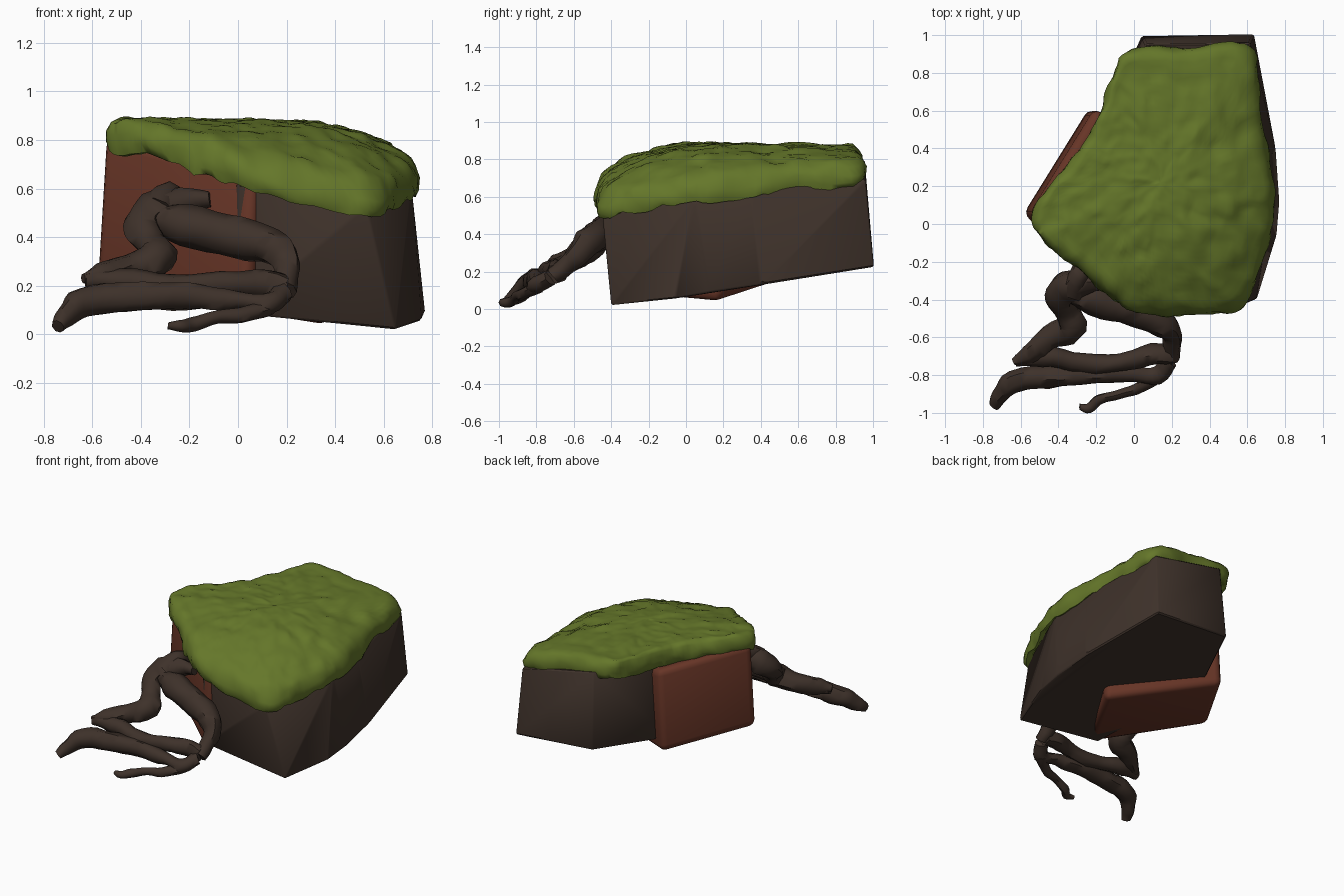
import bpy, bmesh, math
from mathutils import Vector, noise

if "Cube" in bpy.data.objects:
    bpy.data.objects.remove(bpy.data.objects["Cube"], do_unlink=True)


def make_material(name, rgb):
    mat = bpy.data.materials.new(name)
    mat.use_nodes = True
    mat.diffuse_color = (*rgb, 1)
    bsdf = next(n for n in mat.node_tree.nodes if n.type == 'BSDF_PRINCIPLED')
    bsdf.inputs["Base Color"].default_value = (*rgb, 1)
    bsdf.inputs["Roughness"].default_value = 0.9
    return mat


BROWN = make_material("dark brown", (0.048, 0.031, 0.023))
RED = make_material("red clay", (0.138, 0.036, 0.020))
GREEN = make_material("moss green", (0.130, 0.185, 0.023))


def smooth(obj, angle):
    bpy.ops.object.select_all(action='DESELECT')
    obj.select_set(True)
    bpy.context.view_layer.objects.active = obj
    bpy.ops.object.shade_smooth_by_angle(angle=math.radians(angle))


def finish(bm, name, mat, angle):
    bmesh.ops.recalc_face_normals(bm, faces=bm.faces)
    mesh = bpy.data.meshes.new(name)
    bm.to_mesh(mesh)
    bm.free()
    mesh.materials.append(mat)
    obj = bpy.data.objects.new(name, mesh)
    bpy.context.collection.objects.link(obj)
    smooth(obj, angle)


def hull_block(name, points, mat, bevel, segments):
    """Convex boulder from its corner points, with softened edges."""
    bm = bmesh.new()
    for p in points:
        bm.verts.new(p)
    bmesh.ops.convex_hull(bm, input=bm.verts)
    bmesh.ops.dissolve_limit(bm, angle_limit=math.radians(4),
                             verts=bm.verts, edges=bm.edges)
    bmesh.ops.bevel(bm, geom=list(bm.edges), offset=bevel, segments=segments,
                    profile=0.5, affect='EDGES', clamp_overlap=True)
    finish(bm, name, mat, 40)


def catmull(points, steps):
    """Dense closed curve through the points."""
    n, result = len(points), []
    for i in range(n):
        a, b, c, d = (Vector(points[(i + k) % n]) for k in (-1, 0, 1, 2))
        for s in range(steps):
            t = s / steps
            result.append(0.5 * (2 * b + (c - a) * t + (2 * a - 5 * b + 4 * c - d) * t * t
                                 + (3 * b - a - 3 * c + d) * t ** 3))
    return result


# Large faceted rock, narrower towards the top
rock_base = [(0.65, -0.40, 0.02), (0.755, -0.06, 0.055), (0.77, 0.12, 0.09),
             (0.75, 0.40, 0.13), (0.635, 1.005, 0.225), (0.04, 0.995, 0.27),
             (-0.20, 0.45, 0.22), (0.0, -0.37, 0.085)]
rock_top = [(0.53, -0.45, 0.53), (0.715, 0.05, 0.60), (0.70, 0.35, 0.63),
            (0.615, 0.96, 0.69), (0.06, 0.955, 0.80), (-0.16, 0.45, 0.78),
            (0.0, -0.40, 0.62)]
hull_block("large_rock", rock_base + rock_top, BROWN, 0.012, 1)

# Tilted red block
block_base = [(-0.59, 0.05, 0.25), (0.035, -0.43, 0.09),
              (0.39, 0.17, 0.035), (-0.24, 0.615, 0.18)]
block_top = [Vector(p) + Vector((0.035, 0.0, 0.57)) for p in block_base]
hull_block("red_block", block_base + block_top, RED, 0.045, 3)

# Moss blanket: outline at the upper rim, drooping sides and domed top
moss_outline = [(-0.55, 0.02, 0.88), (-0.46, 0.19, 0.88), (-0.29, 0.39, 0.875),
                (-0.19, 0.58, 0.87), (-0.12, 0.78, 0.87), (-0.02, 0.93, 0.87),
                (0.30, 0.94, 0.84), (0.62, 0.94, 0.77), (0.67, 0.60, 0.74),
                (0.735, 0.25, 0.70), (0.735, 0.0, 0.67), (0.67, -0.25, 0.63),
                (0.56, -0.46, 0.59), (0.35, -0.48, 0.64), (0.10, -0.48, 0.69),
                (-0.11, -0.41, 0.76), (-0.30, -0.24, 0.82), (-0.45, -0.12, 0.87)]
rim = catmull(moss_outline, 8)
centre = Vector((0.14, 0.22, 0.87))
sections = [(0.86, -0.09), (0.94, -0.125), (0.975, -0.12), (0.995, -0.085), (0.995, -0.045),
            (0.975, -0.008), (0.94, 0.01), (0.89, 0.014)]
sections += [(0.85 - 0.04 * i, 0.012) for i in range(21)]

bm = bmesh.new()
rings = []
for scale, drop in sections:
    ring = []
    for p in rim:
        q = centre.lerp(p, scale)
        q.z = centre.z + (p.z - centre.z) * scale ** 2.2 + drop
        if drop < -0.03:                       # ragged hem
            q.z += 0.03 * noise.noise(p * 9)
        lump = noise.noise_vector(q * 9) * 0.016 + noise.noise_vector(q * 20) * 0.008
        ring.append(bm.verts.new(q + lump))
    rings.append(ring)
count = len(rim)
for low, high in zip(rings, rings[1:]):
    for i in range(count):
        j = (i + 1) % count
        bm.faces.new((low[i], low[j], high[j], high[i]))
top = bm.verts.new(centre + Vector((0, 0, 0.012)))
under = bm.verts.new(centre - Vector((0, 0, 0.15)))
for i in range(count):
    j = (i + 1) % count
    bm.faces.new((rings[-1][i], rings[-1][j], top))
    bm.faces.new((rings[0][j], rings[0][i], under))
finish(bm, "moss_blanket", GREEN, 60)


def root(name, path):
    """Gnarled tube through (x, y, z, radius) points."""
    curve = bpy.data.curves.new(name, 'CURVE')
    curve.dimensions = '3D'
    curve.bevel_depth = 1
    curve.bevel_resolution = 2
    curve.resolution_u = 4
    curve.use_fill_caps = True
    spline = curve.splines.new('BEZIER')
    spline.bezier_points.add(len(path) - 1)
    for point, (x, y, z, r) in zip(spline.bezier_points, path):
        point.co = (x, y, z)
        point.radius = r
        point.handle_left_type = point.handle_right_type = 'AUTO'
    obj = bpy.data.objects.new(name, curve)
    bpy.context.collection.objects.link(obj)
    bpy.ops.object.select_all(action='DESELECT')
    obj.select_set(True)
    bpy.context.view_layer.objects.active = obj
    bpy.ops.object.convert(target='MESH')
    obj = bpy.context.view_layer.objects.active
    for v in obj.data.vertices:
        v.co += noise.noise_vector(v.co * 9) * 0.014
    obj.data.materials.clear()
    obj.data.materials.append(BROWN)
    smooth(obj, 50)


# Tangled roots in front
root("arched_root", [(-0.34, -0.35, 0.48, 0.06), (-0.22, -0.40, 0.45, 0.085),
                     (0.0, -0.46, 0.395, 0.085), (0.14, -0.52, 0.36, 0.08),
                     (0.20, -0.57, 0.30, 0.055), (0.205, -0.64, 0.23, 0.05),
                     (0.20, -0.71, 0.18, 0.045)])
root("knotted_root", [(-0.11, -0.32, 0.55, 0.03), (-0.22, -0.31, 0.545, 0.06),
                      (-0.35, -0.33, 0.50, 0.085), (-0.395, -0.38, 0.45, 0.075),
                      (-0.36, -0.47, 0.37, 0.065), (-0.33, -0.54, 0.32, 0.08),
                      (-0.45, -0.60, 0.27, 0.065), (-0.56, -0.69, 0.24, 0.055),
                      (-0.64, -0.73, 0.23, 0.02)])
root("middle_root", [(-0.63, -0.725, 0.22, 0.03), (-0.48, -0.70, 0.22, 0.055),
                     (-0.28, -0.735, 0.20, 0.05), (0.0, -0.72, 0.205, 0.05),
                     (0.10, -0.69, 0.205, 0.06), (0.20, -0.69, 0.19, 0.055)])
root("lower_root", [(-0.74, -0.96, 0.03, 0.03), (-0.71, -0.91, 0.07, 0.045),
                    (-0.63, -0.83, 0.13, 0.065), (-0.45, -0.81, 0.15, 0.065),
                    (-0.20, -0.79, 0.155, 0.055), (0.0, -0.80, 0.14, 0.04),
                    (0.12, -0.80, 0.13, 0.05), (0.19, -0.72, 0.17, 0.045)])
root("thin_root", [(0.13, -0.79, 0.12, 0.04), (0.04, -0.86, 0.085, 0.032),
                   (-0.08, -0.90, 0.07, 0.025), (-0.18, -0.935, 0.045, 0.03),
                   (-0.24, -0.98, 0.025, 0.025), (-0.29, -0.97, 0.03, 0.015)])
root("root_stump", [(-0.27, -0.20, 0.57, 0.04), (-0.29, -0.28, 0.565, 0.06),
                    (-0.33, -0.35, 0.51, 0.07)])
